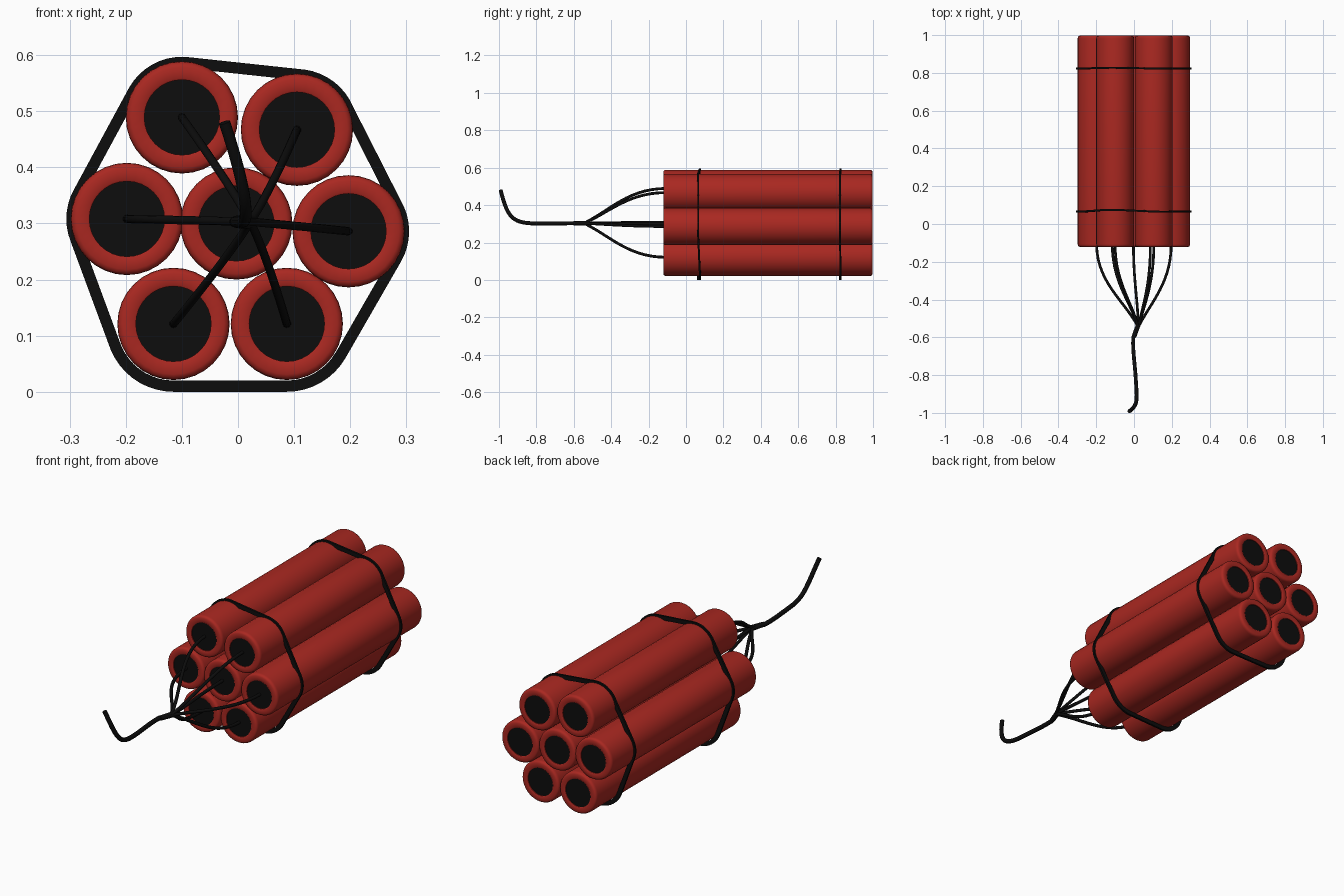
import bpy, bmesh, math
from mathutils import Vector
from mathutils.geometry import convex_hull_2d

if "Cube" in bpy.data.objects:
    bpy.data.objects.remove(bpy.data.objects["Cube"])

R, FRONT, BACK = 0.1, -0.121, 0.997
CENTRES = [(-0.1, 0.489), (0.105, 0.467), (-0.198, 0.308), (-0.003, 0.3),
           (0.197, 0.286), (-0.115, 0.121), (0.087, 0.121)]


def material(name, col):
    m = bpy.data.materials.new(name)
    m.diffuse_color = (*col, 1)
    m.use_nodes = True
    m.node_tree.nodes["Principled BSDF"].inputs["Base Color"].default_value = m.diffuse_color
    return m


RED = material("red_paper", (0.40, 0.021, 0.015))
BLACK = material("black", (0.004, 0.004, 0.004))


def add_object(name, bm, mat, angle=40):
    bmesh.ops.recalc_face_normals(bm, faces=bm.faces[:])
    me = bpy.data.meshes.new(name)
    bm.to_mesh(me)
    bm.free()
    me.materials.append(mat)
    ob = bpy.data.objects.new(name, me)
    bpy.context.collection.objects.link(ob)
    bpy.ops.object.select_all(action='DESELECT')
    ob.select_set(True)
    bpy.context.view_layer.objects.active = ob
    bpy.ops.object.shade_smooth_by_angle(angle=math.radians(angle))
    return ob


def lathe(name, profile, cx, cz, mat, n=32):
    """Spin (radius, y) points around an axis along y; radius 0 closes the end."""
    bm = bmesh.new()
    rings = []
    for r, y in profile:
        if r == 0:
            rings.append([bm.verts.new((cx, y, cz))] * n)
        else:
            rings.append([bm.verts.new((cx + r * math.cos(2 * math.pi * i / n), y,
                                        cz + r * math.sin(2 * math.pi * i / n))) for i in range(n)])
    for a, b in zip(rings, rings[1:]):
        for i in range(n):
            j = (i + 1) % n
            bm.faces.new(list(dict.fromkeys((a[i], a[j], b[j], b[i]))))
    return add_object(name, bm, mat)


def bezier(p0, p1, p2, p3, n=14):
    return [p0 * (1 - t)**3 + p1 * 3 * t * (1 - t)**2 + p2 * 3 * t * t * (1 - t) + p3 * t**3
            for t in (i / n for i in range(n + 1))]


def tube(name, pts, radius, n=10):
    """Sweep a round section along a path that never runs parallel to x."""
    bm = bmesh.new()
    rings = []
    for i, p in enumerate(pts):
        t = (pts[min(i + 1, len(pts) - 1)] - pts[max(i - 1, 0)]).normalized()
        u = t.cross(Vector((1, 0, 0))).normalized()
        v = t.cross(u)
        rings.append([bm.verts.new(p + radius * (u * math.cos(2 * math.pi * k / n)
                                                 + v * math.sin(2 * math.pi * k / n))) for k in range(n)])
    for a, b in zip(rings, rings[1:]):
        for k in range(n):
            bm.faces.new((a[k], a[(k + 1) % n], b[(k + 1) % n], b[k]))
    bm.faces.new(rings[0])
    bm.faces.new(rings[-1])
    return add_object(name, bm, BLACK, 50)


# Sticks with rounded rims, recessed dark ends and one fuse each
end = [(0.067, 0.012), (0.067, 0.002), (0.070, 0), (0.090, 0), (0.096, 0.003), (0.099, 0.008), (R, 0.015)]
join = Vector((0.022, -0.535, 0.303))
for i, (cx, cz) in enumerate(CENTRES, 1):
    profile = [(r, FRONT + d) for r, d in end] + [(r, BACK - d) for r, d in reversed(end)]
    lathe(f"stick_{i}", profile, cx, cz, RED)
    lathe(f"front_plug_{i}", [(0, FRONT + 0.006), (0.0672, FRONT + 0.006), (0.0672, FRONT + 0.02),
                              (0, FRONT + 0.02)], cx, cz, BLACK)
    lathe(f"back_plug_{i}", [(0, BACK - 0.006), (0.0672, BACK - 0.006), (0.0672, BACK - 0.02),
                             (0, BACK - 0.02)], cx, cz, BLACK)
    start = Vector((cx, FRONT + 0.015, cz))
    off = Vector((cx, 0, cz - 0.303))
    stop = join + off * 0.03
    path = bezier(start, start + Vector((0, -0.2, 0)), stop + off * 0.35 + Vector((0, 0.13, 0)), stop)
    tube(f"stick_fuse_{i}", path + [Vector((0.0, -0.6, 0.303)) + off * 0.02], 0.0075)

# Main fuse curling up at its free end
a, b = Vector((-0.004, -0.6, 0.303)), Vector((0.008, -0.8, 0.302))
main = [Vector((0.025, -0.525, 0.303)), Vector((0.008, -0.565, 0.303))]
main += bezier(a, Vector((-0.008, -0.66, 0.303)), Vector((0.004, -0.74, 0.301)), b, 6)
main += bezier(b, Vector((0.016, -0.93, 0.302)), Vector((0.024, -0.955, 0.335)),
               Vector((-0.024, -0.991, 0.48)), 14)[1:]
tube("main_fuse", main, 0.0105)


# Binding bands: ribbons following the hull of the bundle
def band(name, y, wobble):
    samples = []
    for cx, cz in CENTRES:
        r_out = 0.121 if cz < 0.2 else 0.108
        for k in range(48):
            d = Vector((math.cos(k * math.pi / 24), math.sin(k * math.pi / 24)))
            c = Vector((cx, cz))
            samples.append((c + d * r_out, c + d * (r_out - 0.02)))
    hull = [samples[i] for i in convex_hull_2d([s[0] for s in samples])]
    bm = bmesh.new()
    rings = []
    for o, q in hull:
        yc = y + wobble * math.sin(12 * o.x + 5 * o.y)
        rings.append([bm.verts.new((p.x, yc + s, p.y))
                      for p, s in ((o, -0.005), (o, 0.005), (q, 0.005), (q, -0.005))])
    for i, r in enumerate(rings):
        s = rings[(i + 1) % len(rings)]
        for k in range(4):
            bm.faces.new((r[k], r[(k + 1) % 4], s[(k + 1) % 4], s[k]))
    add_object(name, bm, BLACK)


band("front_band", 0.07, 0.005)
band("back_band", 0.825, 0.002)
